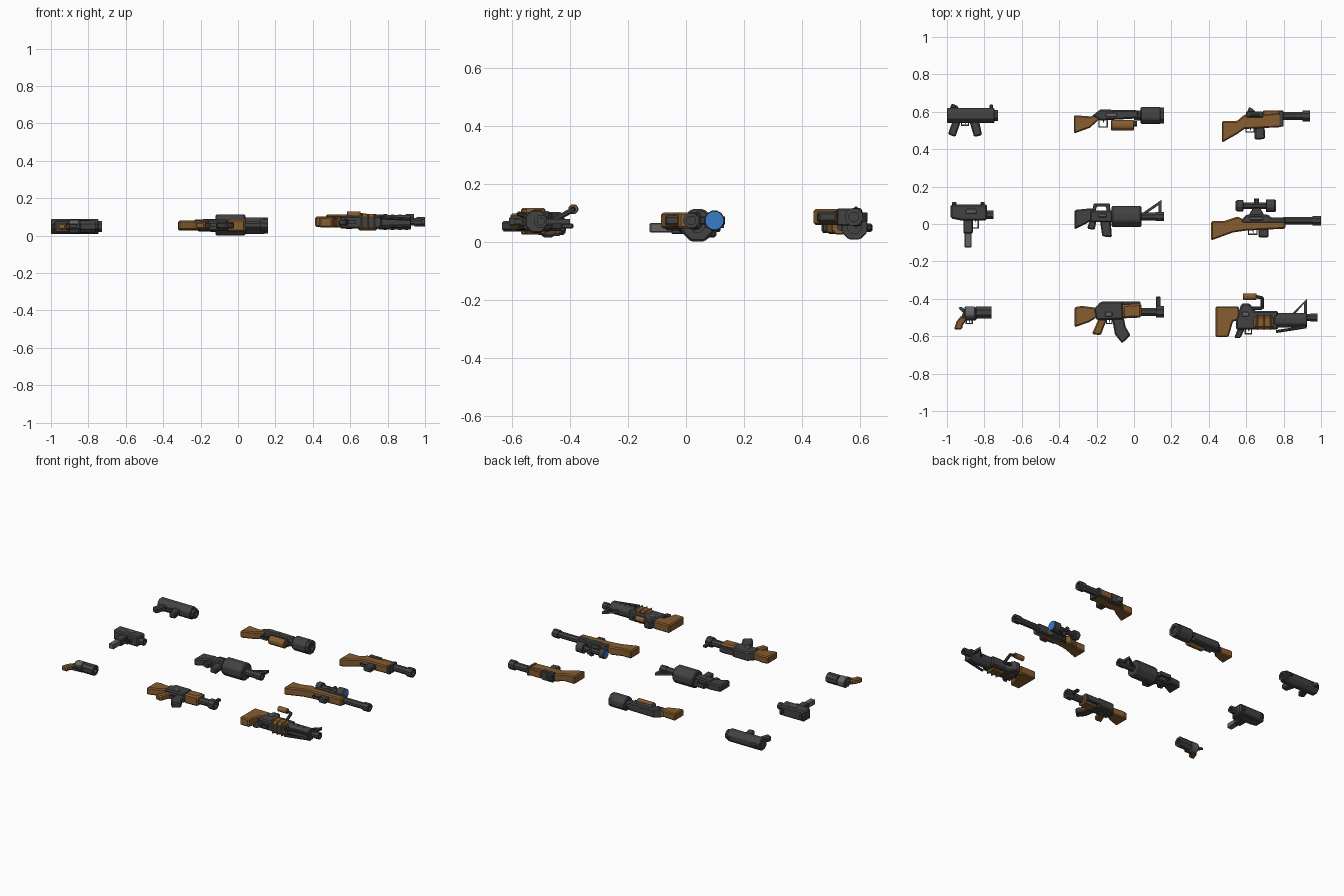
import bpy, bmesh, math
from mathutils import Vector, Matrix

if "Cube" in bpy.data.objects:
    bpy.data.objects.remove(bpy.data.objects["Cube"])


def material(name, col):
    m = bpy.data.materials.new(name)
    m.diffuse_color = (*col, 1)
    m.use_nodes = True
    m.node_tree.nodes["Principled BSDF"].inputs["Base Color"].default_value = m.diffuse_color
    return m


DARK = material("dark_metal", (0.055, 0.055, 0.055))
STEEL = material("steel", (0.13, 0.13, 0.135))
WOOD = material("wood", (0.24, 0.11, 0.03))
BLUE = material("lens_blue", (0.04, 0.2, 0.6))


def finish(name, bm, mat, bevel=0):
    bmesh.ops.recalc_face_normals(bm, faces=bm.faces)
    me = bpy.data.meshes.new(name)
    bm.to_mesh(me)
    bm.free()
    me.materials.append(mat)
    ob = bpy.data.objects.new(name, me)
    bpy.context.collection.objects.link(ob)
    if bevel:
        b = ob.modifiers.new("chamfer", 'BEVEL')
        b.width, b.segments = bevel, 1
        b.limit_method, b.angle_limit = 'ANGLE', math.radians(40)
    return ob


def plate(name, pts, z, t, mat=DARK, bevel=0.007):
    """Side profile extruded to thickness t around height z."""
    bm = bmesh.new()
    f = bm.faces.new([bm.verts.new((x, y, z - t / 2)) for x, y in pts])
    r = bmesh.ops.extrude_face_region(bm, geom=[f])
    bmesh.ops.translate(bm, vec=(0, 0, t), verts=[v for v in r['geom'] if isinstance(v, bmesh.types.BMVert)])
    return finish(name, bm, mat, bevel)


def block(name, x0, x1, y0, y1, z, t, mat=DARK, bevel=0.004):
    return plate(name, [(x0, y0), (x1, y0), (x1, y1), (x0, y1)], z, t, mat, bevel)


def rod(name, a, b, r, mat=DARK, n=8, bevel=0, r2=None):
    """Prism with n sides from a to b, r measured to the flats."""
    a, b = Vector(a), Vector(b)
    d = b - a
    k = 1 / math.cos(math.pi / n)
    bm = bmesh.new()
    bmesh.ops.create_cone(bm, cap_ends=True, segments=n, radius1=r * k, radius2=(r2 or r) * k, depth=d.length)
    bmesh.ops.rotate(bm, verts=bm.verts, matrix=Matrix.Rotation(math.pi / n, 3, 'Z'))
    bm.transform(Matrix.Translation((a + b) / 2) @ d.to_track_quat('Z', 'Y').to_matrix().to_4x4())
    return finish(name, bm, mat, bevel)


def tube(name, x0, x1, y, z, r, mat=DARK, n=8, bevel=0):
    return rod(name, (x0, y, z), (x1, y, z), r, mat, n, bevel)


def muzzle(name, x0, x1, y, z, r):
    """Octagonal muzzle with a real bore at its +x end."""
    bm = bmesh.new()
    k, rings = 1 / math.cos(math.pi / 8), []
    for x, q in ((x0, r), (x1, r), (x1, r * .55), (x1 - .025, r * .55)):
        rings.append([bm.verts.new((x, y + q * k * math.cos((i + .5) * math.pi / 4),
                                    z + q * k * math.sin((i + .5) * math.pi / 4))) for i in range(8)])
    for p, q in zip(rings, rings[1:]):
        for i in range(8):
            bm.faces.new((p[i], p[i - 1], q[i - 1], q[i]))
    bm.faces.new(rings[0])
    bm.faces.new(rings[-1])
    return finish(name, bm, DARK)


def guard(name, x0, x1, y0, y1, z, t=0.018):
    """Trigger guard loop with trigger, hanging from y1."""
    w = 0.006
    plate(name, [(x0, y1), (x0, y0), (x1, y0), (x1, y1), (x1 - w, y1), (x1 - w, y0 + w), (x0 + w, y0 + w),
                 (x0 + w, y1)], z, t, DARK, 0)
    xm = (x0 + x1) / 2
    plate(name + "_trigger", [(xm - .004, y1), (xm + .006, y1), (xm + .003, y1 - .02)], z, .01, STEEL, 0)


# stubby submachine weapon
Z = 0.049
tube("compact_body", -1.0, -0.745, 0.58, Z, 0.04, DARK, 8, 0.004)
muzzle("compact_muzzle", -0.75, -0.727, 0.58, Z, 0.03)
plate("compact_rear_sight", [(-.985, .615), (-.935, .615), (-.945, .632), (-.975, .645)], Z, .03)
block("compact_front_sight", -.772, -.755, .61, .64, Z, .016)
plate("compact_grip", [(-.97, .55), (-.925, .55), (-.955, .465), (-.995, .48)], Z, .036)
plate("compact_magazine", [(-.88, .55), (-.828, .55), (-.812, .475), (-.855, .465)], Z, .036)
guard("compact_guard", -.925, -.882, .525, .55, Z)

# box-shaped machine pistol
plate("pistol_body", [(-.98, .03), (-.93, .02), (-.785, .02), (-.785, .105), (-.98, .105)], Z, .068, DARK, .008)
muzzle("pistol_muzzle", -.79, -.75, .05, Z, .022)
for x in (-.972, -.82):
    block("pistol_sight", x, x + .022, .1, .118, Z, .03)
block("pistol_port", -.9, -.84, .055, .08, Z, .074, STEEL)
block("pistol_grip", -.912, -.862, -.05, .025, Z, .044)
block("pistol_magazine", -.906, -.868, -.125, -.045, Z, .034, STEEL)
guard("pistol_guard", -.866, -.83, -.025, .025, Z)

# revolver
plate("revolver_frame", [(-.925, -.5), (-.9, -.445), (-.84, -.445), (-.84, -.515), (-.92, -.515)], Z, .036)
tube("revolver_drum", -.905, -.85, -.475, Z, .034, STEEL, 8, .004)
muzzle("revolver_barrel", -.845, -.762, -.473, Z, .032)
plate("revolver_grip", [(-.925, -.49), (-.89, -.505), (-.915, -.54), (-.92, -.565), (-.963, -.565), (-.948, -.52)],
      Z, .034, WOOD)
plate("revolver_hammer", [(-.915, -.475), (-.94, -.447), (-.922, -.443), (-.9, -.46)], Z, .014, DARK, 0)
guard("revolver_guard", -.9, -.862, -.535, -.51, Z)

# pump shotgun
Z = 0.053
plate("shotgun_stock", [(-.322, .582), (-.23, .575), (-.19, .6), (-.185, .56), (-.235, .515), (-.322, .483)], Z, .05, WOOD)
plate("shotgun_receiver", [(-.225, .578), (-.18, .612), (.02, .608), (.03, .565), (-.18, .553)], Z, .06, DARK, .008)
block("shotgun_port", -.15, -.09, .572, .595, Z, .066, STEEL)
tube("shotgun_barrel", .0, .05, .58, Z, .026)
tube("shotgun_shroud", .035, .145, .58, Z, .045, DARK, 8, .006)
muzzle("shotgun_muzzle", .12, .16, .58, Z, .043)
tube("shotgun_pump", -.122, .0, .528, Z, .028, WOOD, 8, .004)
tube("shotgun_tube", -.01, .015, .535, Z, .015)
guard("shotgun_guard", -.19, -.14, .515, .558, Z)

# carry-handle rifle
Z, Y = 0.057, 0.04
plate("assault_stock", [(-.318, .075), (-.22, .085), (-.21, .03), (-.25, .005), (-.318, -.03)], Z, .048)
block("assault_receiver", -.235, -.11, .01, .072, Z, .058, DARK, .007)
block("assault_port", -.19, -.145, .035, .055, Z, .064, STEEL)
plate("assault_handle", [(-.225, .065), (-.215, .11), (-.13, .11), (-.125, .065), (-.145, .065), (-.15, .093),
                         (-.2, .093), (-.205, .065)], Z, .03, DARK, .003)
plate("assault_grip", [(-.235, .02), (-.2, .02), (-.21, -.032), (-.252, -.025)], Z, .036)
plate("assault_magazine", [(-.182, .02), (-.125, .02), (-.118, -.072), (-.17, -.066)], Z, .036)
tube("assault_handguard", -.12, .04, Y, Z, .056, DARK, 8, .007)
tube("assault_barrel", .03, .14, Y, Z, .022)
muzzle("assault_muzzle", .115, .16, Y, Z, .025)
plate("assault_front_sight", [(.04, .055), (.065, .055), (.13, .1), (.13, .055), (.148, .055), (.148, .13)], Z, .018, DARK, 0)

# curved-magazine rifle
Z, Y = 0.055, -0.47
plate("curved_stock", [(-.318, -.445), (-.28, -.438), (-.2, -.448), (-.2, -.5), (-.24, -.525), (-.318, -.552)], Z, .05, WOOD)
plate("curved_receiver", [(-.215, -.455), (-.178, -.415), (-.06, -.415), (-.055, -.51), (-.2, -.515)], Z, .062, DARK, .008)
block("curved_port", -.155, -.115, -.495, -.47, Z, .068, STEEL)
plate("curved_handguard", [(-.062, -.432), (.04, -.425), (.04, -.5), (-.062, -.505)], Z, .068, WOOD, .01)
block("curved_top_cover", -.08, .035, -.432, -.414, Z, .042)
plate("curved_grip", [(-.19, -.51), (-.145, -.51), (-.178, -.595), (-.225, -.588)], Z, .036, WOOD)
plate("curved_magazine", [(-.118, -.5), (-.055, -.5), (-.045, -.55), (-.018, -.595), (-.064, -.638), (-.102, -.59)], Z, .036)
tube("curved_barrel", .03, .14, Y, Z, .022)
muzzle("curved_muzzle", .118, .16, Y, Z, .031)
block("curved_front_sight", .118, .143, -.45, -.388, Z, .018)
guard("curved_guard", -.15, -.115, -.535, -.51, Z)

# semi-automatic carbine
Z, Y = 0.086, 0.578
plate("carbine_stock", [(.47, .55), (.55, .55), (.59, .585), (.68, .585), (.79, .595), (.79, .518), (.59, .508), (.55, .48),
                        (.47, .435)], Z, .054, WOOD)
block("carbine_receiver", .6, .69, .57, .602, Z, .062)
block("carbine_bolt", .62, .67, .578, .592, Z, .072, STEEL)
block("carbine_top_guard", .69, .785, .58, .608, Z, .046, WOOD)
plate("carbine_rear_sight", [(.605, .6), (.65, .6), (.635, .615), (.615, .625)], Z, .03, DARK, 0)
plate("carbine_magazine", [(.645, .52), (.698, .52), (.702, .455), (.645, .45)], Z, .036)
block("carbine_band", .775, .8, .52, .606, Z, .058)
tube("carbine_barrel", .785, .91, Y, Z, .022)
muzzle("carbine_muzzle", .9, .942, Y, Z, .029)
guard("carbine_guard", .595, .645, .488, .515, Z)

# scoped rifle
Z, Y = 0.074, 0.018
plate("scoped_stock", [(.412, .015), (.48, .015), (.555, .04), (.6, .015), (.81, .03), (.81, -.025), (.6, -.035),
                       (.53, -.045), (.412, -.088)], Z, .054, WOOD)
plate("scoped_receiver", [(.57, .015), (.6, .05), (.72, .05), (.73, .035), (.81, .035), (.81, .005), (.58, .005)], Z, .06)
block("scoped_bolt", .62, .69, .02, .038, Z, .068, STEEL)
plate("scoped_magazine", [(.665, -.02), (.72, -.02), (.72, -.072), (.665, -.072)], Z, .036)
tube("scoped_barrel", .8, .97, Y, Z, .02)
muzzle("scoped_muzzle", .955, 1.0, Y, Z, .026)
guard("scoped_guard", .61, .66, -.058, -.03, Z)
S = 0.098
tube("scope_tube", .56, .72, S, Z, .017)
for x0, x1, r in ((.548, .585, .03), (.705, .755, .034)):
    tube("scope_bell", x0, x1, S, Z, r, DARK, 12, .003)
tube("scope_front_lens", .75, .759, S, Z, .031, BLUE, 16)
tube("scope_rear_lens", .544, .55, S, Z, .026, BLUE, 16)
plate("scope_mount", [(.61, .04), (.7, .04), (.675, .085), (.635, .085)], Z, .026, DARK, .003)
rod("scope_top_dial", (.655, S, Z), (.655, .135, Z), .014)
rod("scope_side_dial", (.655, S, Z), (.655, S, Z - .034), .014)

# heavy machine weapon
Z, Y = 0.071, -0.5
plate("heavy_stock", [(.437, -.44), (.56, -.44), (.57, -.515), (.53, -.52), (.505, -.605), (.437, -.605)], Z, .056, WOOD)
plate("heavy_receiver", [(.545, -.51), (.575, -.425), (.62, -.425), (.645, -.465), (.77, -.465), (.77, -.565), (.545, -.565)],
      Z, .066, DARK, .008)
block("heavy_port", .575, .615, -.495, -.47, Z, .072, STEEL)
block("heavy_handguard", .635, .752, -.565, -.487, Z, .088, WOOD, .016)
for x in (.655, .69, .725):
    block("handguard_rib", x, x + .01, -.568, -.484, Z, .092, WOOD, .016)
tube("heavy_shroud", .75, .925, -.515, Z, .039, DARK, 8, .004)
for x in (.785, .825, .865, .9):
    rod("shroud_vent", (x, -.515, Z - .0405), (x, -.515, Z + .0405), .008, DARK)
tube("heavy_barrel", .9, .965, Y, Z, .018)
muzzle("heavy_muzzle", .945, .98, Y, Z, .022)
for s in (-1, 1):
    rod("folded_leg", (.92, -.55, Z + s * .018), (.76, -.575, Z + s * .026), .008)
plate("heavy_front_sight", [(.845, -.48), (.862, -.48), (.91, -.425), (.91, -.48), (.926, -.48), (.926, -.4)], Z, .018, DARK, 0)
plate("heavy_grip", [(.555, -.56), (.592, -.56), (.57, -.61), (.535, -.61)], Z, .034)
guard("heavy_guard", .592, .632, -.59, -.56, Z)
path = [(.62, -.45, .078), (.685, -.45, .078), (.685, -.395, .108), (.65, -.388, .113)]
for a, b in zip(path, path[1:]):
    rod("carry_handle_pipe", a, b, .009)
rod("carry_handle_grip", (.583, -.388, .113), (.655, -.388, .113), .017, WOOD, 8, .003)
